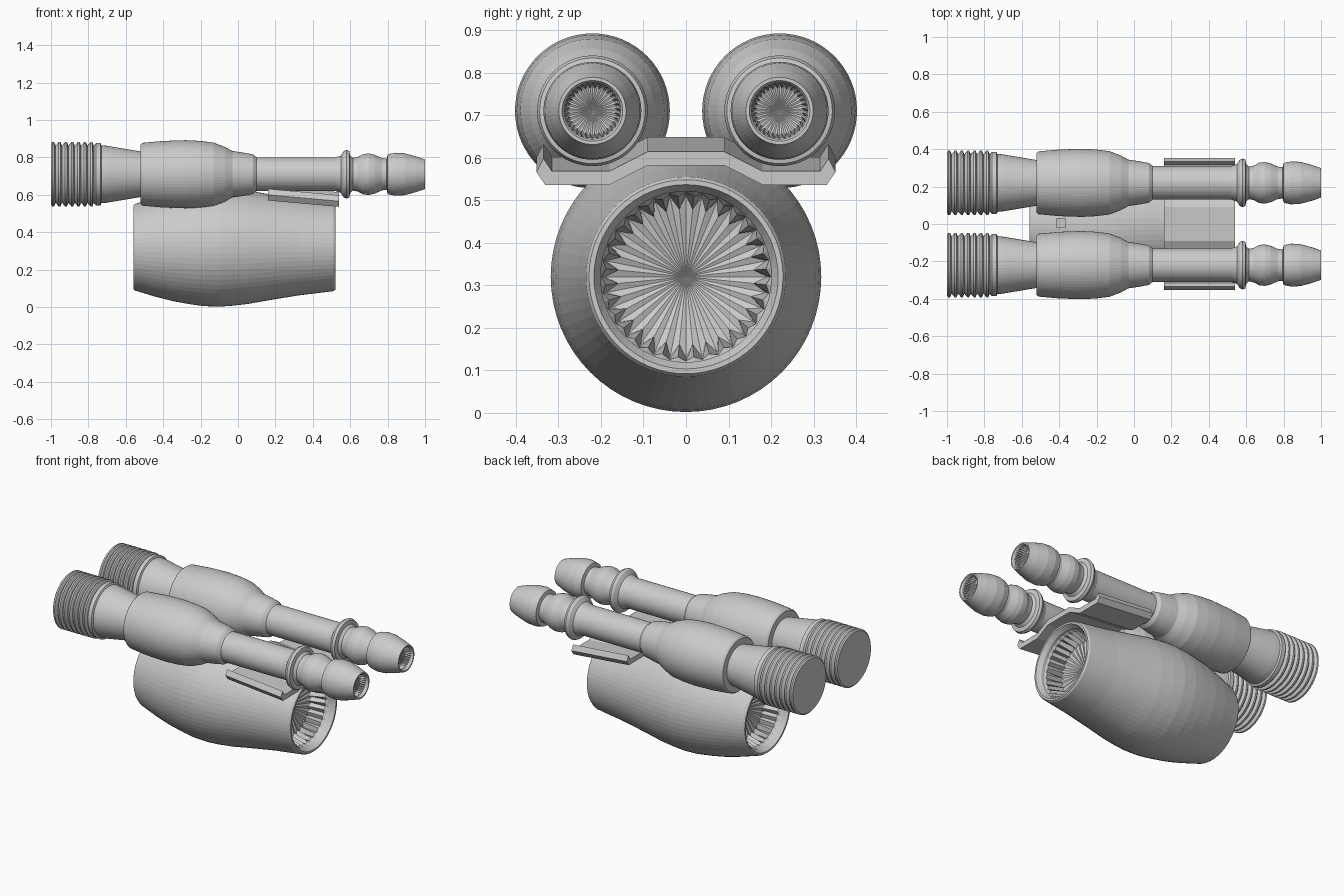
import bpy, bmesh, math

default_cube = bpy.data.objects.get("Cube")
if default_cube:
    bpy.data.objects.remove(default_cube, do_unlink=True)

# Single plain grey material
grey = bpy.data.materials.new("plain grey")
grey.use_nodes = True
grey.diffuse_color = (0.6, 0.6, 0.6, 1)
grey.node_tree.nodes["Principled BSDF"].inputs["Base Color"].default_value = grey.diffuse_color

SEGMENTS = 64


def finish(name, bm, location=(0, 0, 0)):
    """Turn a bmesh into a named object with the shared material."""
    bmesh.ops.recalc_face_normals(bm, faces=bm.faces)
    mesh = bpy.data.meshes.new(name)
    bm.to_mesh(mesh)
    bm.free()
    mesh.materials.append(grey)
    part = bpy.data.objects.new(name, mesh)
    part.location = location
    bpy.context.collection.objects.link(part)
    return part


def lathe(name, profile, location):
    """Spin (x, outer radius, inner radius) rings about x; unequal radii make teeth."""
    bm = bmesh.new()
    rings = []
    for x, *radii in profile:
        if radii[0] == 0:
            rings.append([bm.verts.new((x, 0, 0))] * SEGMENTS)
            continue
        ring = []
        for i in range(SEGMENTS):
            angle = math.tau * i / SEGMENTS
            radius = radii[i % len(radii)]
            ring.append(bm.verts.new((x, radius * math.cos(angle), radius * math.sin(angle))))
        rings.append(ring)
    for first, second in zip(rings, rings[1:]):
        for i in range(SEGMENTS):
            j = (i + 1) % SEGMENTS
            corners = dict.fromkeys((first[i], first[j], second[j], second[i]))
            if len(corners) > 2:
                bm.faces.new(list(corners))
    return finish(name, bm, location)


def toothed_mouth(x, radius, direction):
    """Rings from the rim inward: bevelled lip, ring of teeth, shallow cone."""
    step = -direction * radius
    return [
        (x, radius * 0.95),
        (x + step * 0.12, radius * 0.88),
        (x + step * 0.2, radius * 0.88),
        (x + step * 0.25, radius * 0.87, radius * 0.83),
        (x + step * 0.65, radius * 0.84, radius * 0.7),
        (x + step * 0.8, 0),
    ]


# Large central engine, open and toothed at both ends
engine_shell = [
    (-0.56, 0.225), (-0.55, 0.232), (-0.5, 0.247), (-0.43, 0.268), (-0.34, 0.29),
    (-0.25, 0.306), (-0.18, 0.315), (-0.1, 0.318), (-0.03, 0.313), (0.05, 0.304),
    (0.14, 0.288), (0.23, 0.273), (0.33, 0.257), (0.43, 0.245), (0.51, 0.235), (0.52, 0.228),
]
rear_mouth = toothed_mouth(-0.56, 0.225, -1)
front_mouth = toothed_mouth(0.52, 0.228, 1)
lathe("main_engine", rear_mouth[::-1] + engine_shell + front_mouth, (0, 0, 0.32))

# Barrel profile: closed rear cap, threaded collar, body, neck and muzzle
barrel = [(-1, 0)]
for i in range(7):
    start = -1 + i * 0.034
    barrel += [(start, 0.163), (start + 0.007, 0.172), (start + 0.017, 0.172), (start + 0.025, 0.153)]
barrel += [
    (-0.76, 0.166), (-0.735, 0.166), (-0.73, 0.155), (-0.7, 0.152), (-0.52, 0.122),
    (-0.52, 0.16), (-0.51, 0.168), (-0.4, 0.178), (-0.28, 0.182), (-0.2, 0.178),
    (-0.13, 0.169), (-0.07, 0.146), (-0.03, 0.124), (0.02, 0.117), (0.08, 0.106),
    (0.1, 0.09), (0.52, 0.09), (0.55, 0.1), (0.565, 0.123), (0.58, 0.13), (0.595, 0.124),
    (0.6, 0.1), (0.615, 0.087), (0.64, 0.092), (0.67, 0.108), (0.7, 0.111), (0.73, 0.104),
    (0.77, 0.086), (0.795, 0.084), (0.8, 0.106), (0.84, 0.115), (0.89, 0.112),
    (0.95, 0.096), (1, 0.079),
]
barrel += toothed_mouth(1, 0.075, 1)
for side, y in (("left_facing", 0.22), ("right_facing", -0.22)):
    lathe(side + "_barrel", barrel, (0, y, 0.71))

# Folded mounting plate, sloping down toward the muzzle end
half_fold = [(0.09, 0.648), (0.18, 0.602), (0.315, 0.602), (0.335, 0.632)]
thickness = 0.032
top_line = [(-y, z) for y, z in reversed(half_fold)] + half_fold
bottom_line = [(y * 1.05 if abs(y) > 0.3 else y, z - thickness) for y, z in reversed(top_line)]
outline = top_line + bottom_line
bm = bmesh.new()
ends = []
for x, drop in ((0.16, 0), (0.54, 0.034)):
    ends.append([bm.verts.new((x, y, z - drop)) for y, z in outline])
count = len(outline)
for i in range(count):
    j = (i + 1) % count
    bm.faces.new((ends[0][i], ends[0][j], ends[1][j], ends[1][i]))
for end in ends:
    for i in range(count // 2 - 1):
        bm.faces.new((end[i], end[i + 1], end[count - 2 - i], end[count - 1 - i]))
finish("mounting_plate", bm)

# Small square stud on top of the engine
bm = bmesh.new()
bmesh.ops.create_cube(bm, size=1)
bmesh.ops.scale(bm, verts=bm.verts, vec=(0.05, 0.055, 0.1))
finish("engine_stud", bm, (-0.39, 0.005, 0.58))
